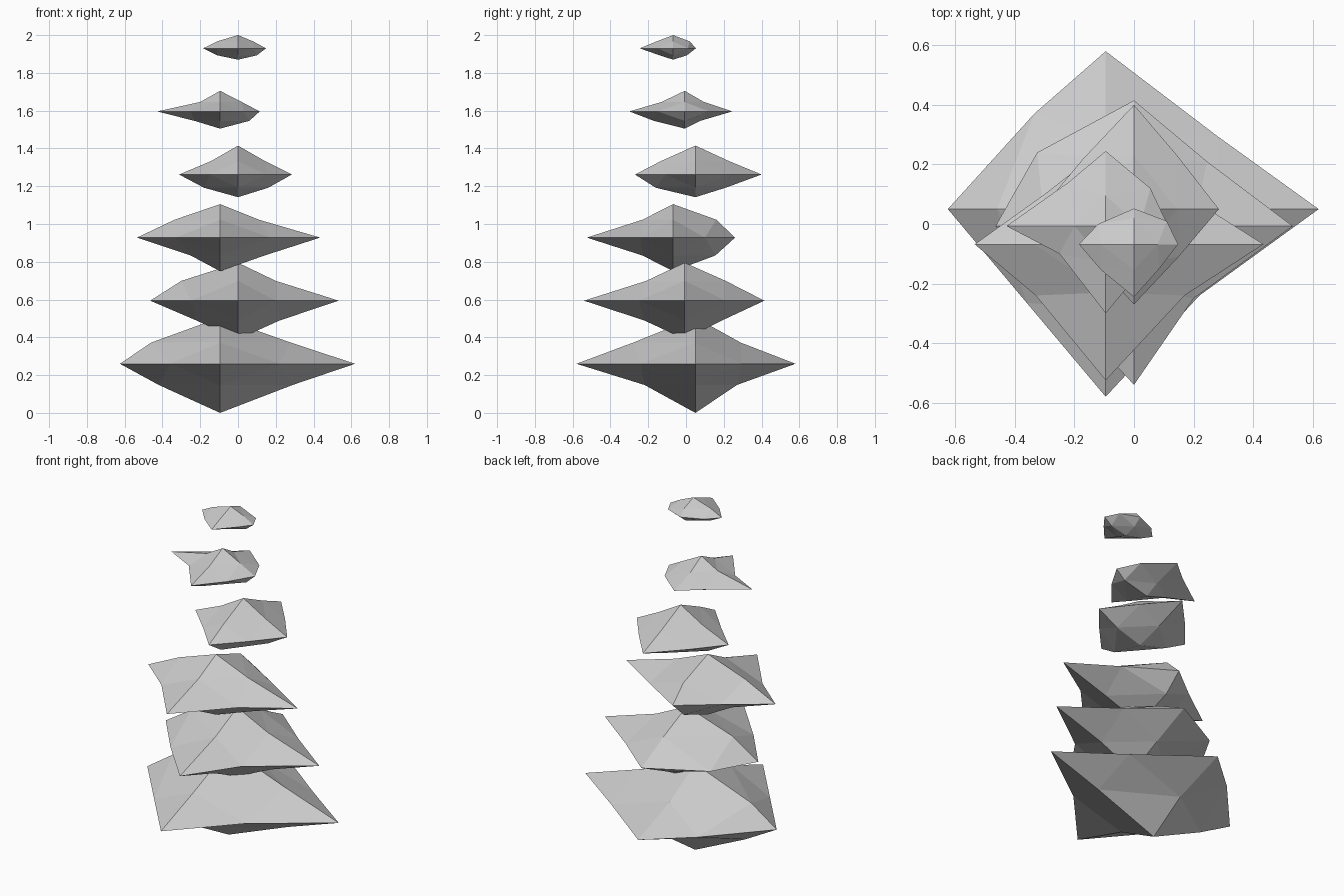
import bpy
from mathutils import Vector

if "Cube" in bpy.data.objects:
    bpy.data.objects.remove(bpy.data.objects["Cube"])


def stone(i, ext, zs, dz, xz, yz, xy):
    """Irregular octahedral stone, each face split in four.
    ext: x-, x+, y-, y+ tips; zs: bottom, top; dz: height of the mid points
    xz / yz: mid points on the side ridges (low -, up -, low +, up +)
    xy: mid points on the rim, front left, front right, back left, back right"""
    cx = (-0.095, 0.0)[i % 2]
    cy = (0.05, -0.007, -0.068)[i % 3]
    cz = 0.26 + 0.334 * i
    v = {
        (-1, 0, 0): (ext[0], cy, cz), (1, 0, 0): (ext[1], cy, cz),
        (0, -1, 0): (cx, ext[2], cz), (0, 1, 0): (cx, ext[3], cz),
        (0, 0, -1): (cx, cy, zs[0]), (0, 0, 1): (cx, cy, zs[1]),
    }
    signs = [(a, b) for a in (-1, 1) for b in (-1, 1)]
    for k, (a, b) in enumerate(signs):
        v[(a, 0, b)] = (xz[k], cy, cz + b * dz)
        v[(0, a, b)] = (cx, yz[k], cz + b * dz)
        v[(b, a, 0)] = (*xy[k], cz)
    keys = list(v)
    idx = {k: n for n, k in enumerate(keys)}

    faces = []
    for sx, sy in signs:
        for sz in (-1, 1):
            X, Y, Z = (sx, 0, 0), (0, sy, 0), (0, 0, sz)
            XY, YZ, XZ = (sx, sy, 0), (0, sy, sz), (sx, 0, sz)
            for tri in ((X, XY, XZ), (XY, Y, YZ), (XZ, YZ, Z), (XY, YZ, XZ)):
                f = [idx[k] for k in tri]
                faces.append(f if sx * sy * sz > 0 else f[::-1])
    name = f"stone_{i + 1}"
    me = bpy.data.meshes.new(name)
    me.from_pydata([Vector(v[k]) for k in keys], [], faces)
    me.update()
    bpy.context.collection.objects.link(bpy.data.objects.new(name, me))


# base stone
stone(0, (-.625, .62, -.58, .58), (0, .505), .112,
      (-.42, -.46, .29, .28), (-.22, -.28, .27, .29),
      ((-.36, -.265), (.22, -.24), (-.335, .37), (.28, .295)))
# second stone
stone(1, (-.465, .533, -.54, .415), (.39, .795), .105,
      (-.22, -.30, .22, .2), (-.22, -.21, .19, .21),
      ((-.25, -.27), (.2, -.25), (-.325, .24), (.245, .21)))
# third stone
stone(2, (-.535, .435, -.525, .26), (.75, 1.105), .095,
      (-.25, -.335, .14, .11), (-.23, -.23, .155, .16),
      ((-.33, -.24), (.17, -.24), (-.3, .1), (.17, .1)))
# fourth stone
stone(3, (-.312, .285, -.27, .4), (1.142, 1.415), .07,
      (-.18, -.145, .16, .145), (-.16, -.135, .21, .23),
      ((-.15, -.11), (.15, -.11), (-.17, .22), (.145, .23)))
# fifth stone
stone(4, (-.428, .115, -.3, .245), (1.505, 1.705), .05,
      (-.23, -.2, .06, .02), (-.17, -.13, .075, .095),
      ((-.25, -.1), (.03, -.15), (-.22, .14), (.055, .12)))
# top stone
stone(5, (-.185, .148, -.245, .052), (1.87, 2.0), .037,
      (-.11, -.11, .1, .08), (-.14, -.155, .005, .02),
      ((-.11, -.155), (.085, -.15), (-.12, .0), (.11, .01)))
